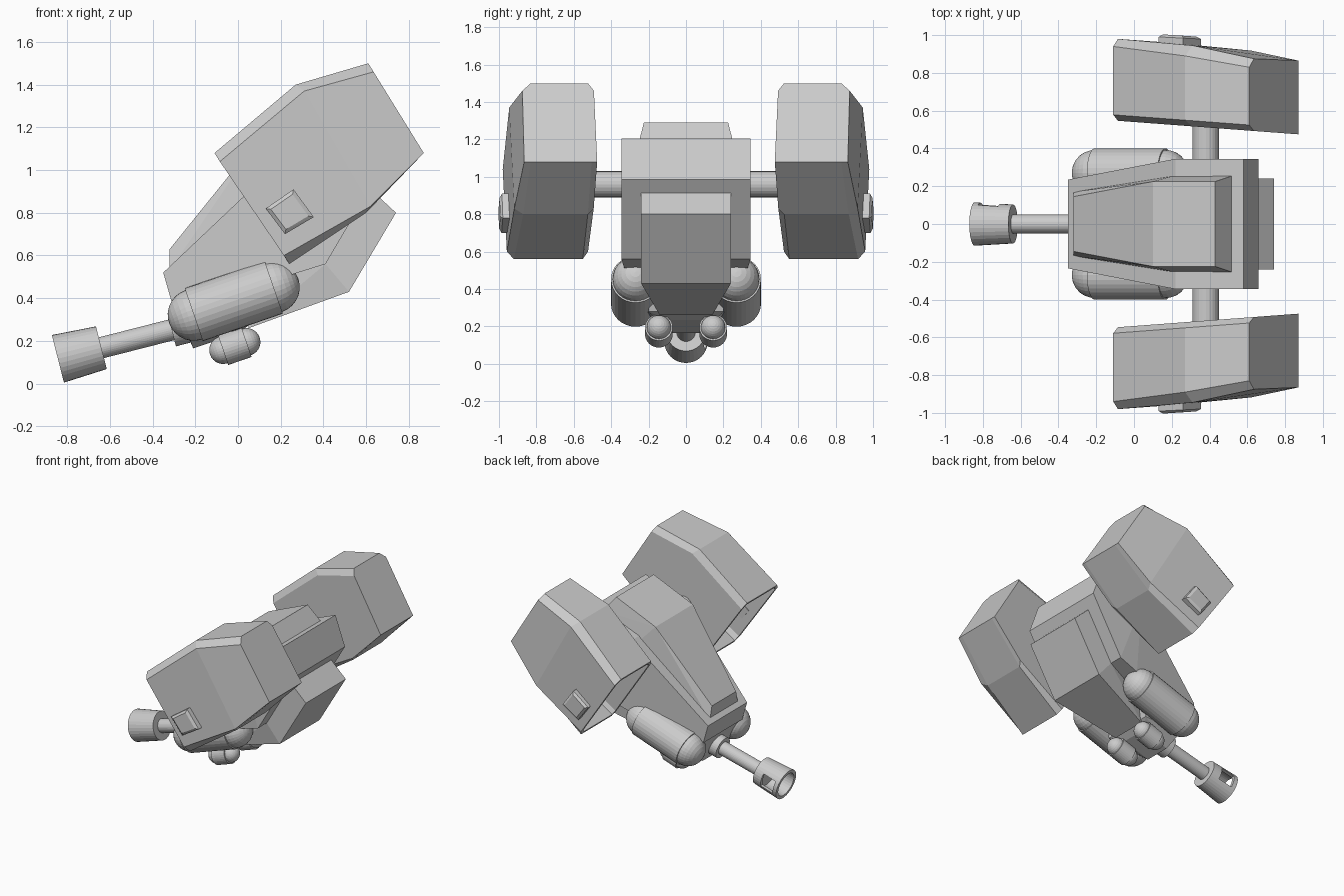
import bpy, bmesh
from math import sin, cos, pi, radians
from mathutils import Vector

if "Cube" in bpy.data.objects:
    bpy.data.objects.remove(bpy.data.objects["Cube"])


def finish(bm, name, mirror=False):
    bmesh.ops.recalc_face_normals(bm, faces=bm.faces)
    me = bpy.data.meshes.new(name)
    bm.to_mesh(me)
    bm.free()
    ob = bpy.data.objects.new(name, me)
    bpy.context.collection.objects.link(ob)
    if mirror:
        m = ob.modifiers.new("Mirror", 'MIRROR')
        m.use_axis = (False, True, False)
        m.use_mirror_merge = False
    return ob


def hull(name, pts):
    """Symmetric convex block from (x, z, half width) points."""
    bm = bmesh.new()
    for x, z, y in pts:
        bm.verts.new((x, y, z))
        bm.verts.new((x, -y, z))
    bmesh.ops.convex_hull(bm, input=bm.verts)
    bmesh.ops.dissolve_limit(bm, angle_limit=radians(1), verts=bm.verts, edges=bm.edges)
    return finish(bm, name)


def lathe(name, center, tilt, profile, mirror=False, seg=32):
    """Revolve (distance, radius) pairs around an axis tilted up in the xz plane."""
    c = Vector(center)
    d = Vector((cos(tilt), 0, sin(tilt)))
    u = Vector((-sin(tilt), 0, cos(tilt)))
    v = Vector((0, 1, 0))
    bm = bmesh.new()
    rings = [[bm.verts.new(c + d * t + (u * cos(a) + v * sin(a)) * r)
              for a in [2 * pi * i / seg for i in range(seg)]] for t, r in profile]
    for a, b in zip(rings, rings[1:]):
        for i in range(seg):
            j = (i + 1) % seg
            bm.faces.new((a[i], a[j], b[j], b[i]))
    bmesh.ops.remove_doubles(bm, verts=bm.verts, dist=1e-5)
    return finish(bm, name, mirror)


def capsule(name, center, tilt, half, r, cap_r, steps=7):
    arc = [(half + cap_r * sin(pi / 2 * i / steps), cap_r * cos(pi / 2 * i / steps))
           for i in range(steps)] + [(half + cap_r, 0)]
    right = [(half, r)] + arc
    return lathe(name, center, tilt, [(-t, q) for t, q in reversed(right)] + right, True)


# Central body, raised top cover, rear pack and chin
hull("body", [(-.35, .52, .235), (.22, 1.06, .345), (.58, 1.205, .345), (.66, .985, .345),
              (.41, .56, .345), (.25, .51, .33), (-.31, .38, .235)])
hull("top_cover", [(-.32, .53, .17), (.21, 1.03, .255), (.52, 1.175, .255),
                   (-.32, .63, .145), (.10, 1.15, .225), (.43, 1.29, .225)])
hull("rear_pack", [(.52, .43, .24), (.74, .80, .24), (.60, .93, .24), (.41, .56, .24),
                   (.05, .26, .14), (.05, .48, .14)])
hull("chin", [(-.31, .40, .22), (-.21, .165, .10), (-.24, .25, .21), (0, .235, .10),
              (.06, .28, .2), (.1, .48, .2)])

# Side pods: rings running from the inner cap to the outer cap
rim = [(-.11, 1.08), (.27, 1.40), (.61, 1.50), (.87, 1.08), (.60, .80), (.24, .56)]
cap = [(-.085, 1.04), (.31, 1.37), (.635, 1.46), (.87, 1.08), (.62, .83), (.215, .60)]
outer_y = [.98, .945, .875, .865, .918, .958]
edge_y = [.94, .89, .83, .83, .87, .92]


def inner(x):
    return .54 - .075 * x


bm = bmesh.new()
rings = [[bm.verts.new((x, inner(x), z)) for x, z in cap],
         [bm.verts.new((x, inner(x) + .03, z)) for x, z in rim],
         [bm.verts.new((x, y, z)) for (x, z), y in zip(rim, edge_y)],
         [bm.verts.new((x, y, z)) for (x, z), y in zip(cap, outer_y)]]
for a, b in zip(rings, rings[1:]):
    for i in range(5):
        bm.faces.new((a[i], a[i + 1], b[i + 1], b[i]))
bm.faces.new(rings[0])
o = rings[3]
bm.faces.new((o[0], o[1], o[4], o[5]))
bm.faces.new((o[1], o[2], o[3], o[4]))
mouth = bm.faces.new([r[0] for r in rings] + [r[5] for r in reversed(rings)])
bmesh.ops.recalc_face_normals(bm, faces=bm.faces)
bmesh.ops.inset_individual(bm, faces=[mouth], thickness=.025)
n = mouth.normal.copy()
floor = bmesh.ops.extrude_discrete_faces(bm, faces=[mouth])["faces"][0]
bmesh.ops.translate(bm, verts=floor.verts, vec=-n * .18)
finish(bm, "side_pod", True)

# Bevelled square plate on each pod
base = [(.13, .82), (.26, .91), (.355, .78), (.22, .70)]
bm = bmesh.new()
for x, z in base:
    bm.verts.new((x, .94, z))
    bm.verts.new((x, .985 - .05 * (x - .24), z))
    bm.verts.new((.24 + (x - .24) * .78, .998 - .05 * (x - .24), .803 + (z - .803) * .78))
bmesh.ops.convex_hull(bm, input=bm.verts)
bmesh.ops.dissolve_limit(bm, angle_limit=radians(1), verts=bm.verts, edges=bm.edges)
finish(bm, "pod_plate", True)

# Axle joining the pods
bpy.ops.mesh.primitive_cylinder_add(vertices=24, radius=.07, depth=1.1,
                                    location=(.38, 0, .96), rotation=(pi / 2, 0, 0))
bpy.context.object.name = "pod_axle"

# Large and small tanks
capsule("large_tank", (-.02, .27, .387), radians(19), .198, .131, .122)
capsule("small_tank", (-.015, .145, .176), radians(19), .058, .074, .065)

# Barrel, collar and hollow muzzle
tilt = radians(14.3)
lathe("barrel", (-.64, 0, .168), tilt, [(-.06, 0), (-.06, .05), (.45, .05), (.45, 0)])
lathe("barrel_collar", (-.64, 0, .168), tilt, [(.34, 0), (.34, .08), (.46, .08), (.46, 0)])
muzzle = lathe("muzzle", (-.64, 0, .168), tilt,
               [(0, 0), (0, .103), (-.21, .115), (-.21, .09), (-.06, .085), (-.06, 0)])

# Slot in the muzzle side
bpy.ops.mesh.primitive_cube_add(size=1, location=(-.76, .12, .138), rotation=(0, -tilt, 0))
cutter = bpy.context.object
cutter.name = "slot_cutter"
cutter.scale = (.11, .1, .1)
cutter.hide_render = True
cutter.hide_set(True)
mod = muzzle.modifiers.new("Slot", 'BOOLEAN')
mod.operation = 'DIFFERENCE'
mod.object = cutter
